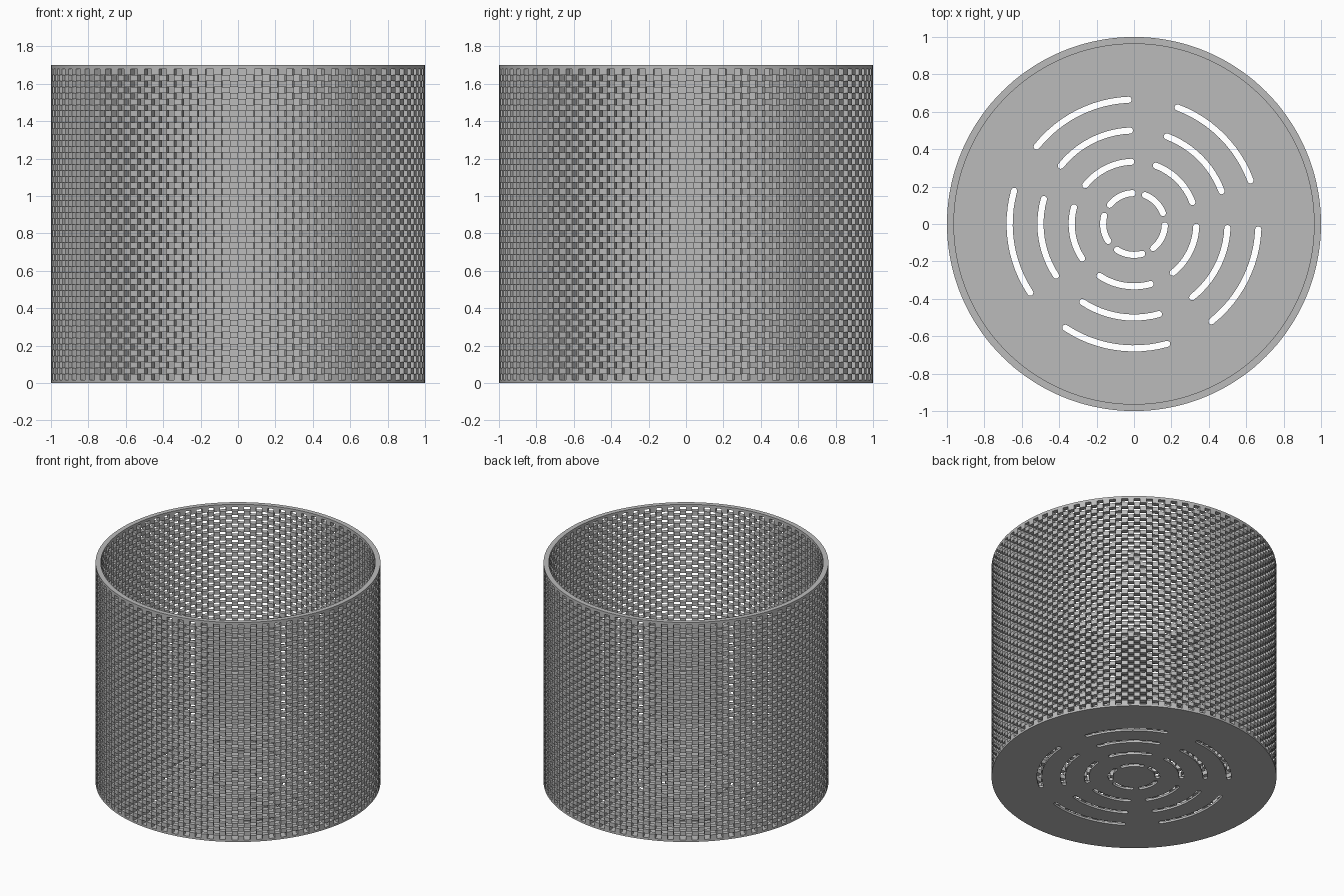
import bpy, bmesh
from math import sin, cos, pi, radians

cube = bpy.data.objects.get("Cube")
if cube:
    bpy.data.objects.remove(cube, do_unlink=True)

HEIGHT, OUTER, INNER = 1.70, 1.0, 0.963
FLOOR, RIM = 0.016, 0.02
ROWS, COLUMNS = 52, 144

grey = bpy.data.materials.new("grey plastic")
grey.use_nodes = True
grey.diffuse_color = (0.5, 0.5, 0.5, 1)
grey.node_tree.nodes["Principled BSDF"].inputs["Base Color"].default_value = (0.5, 0.5, 0.5, 1)


def polar(r, a):
    return (r * cos(a), r * sin(a))


def circle(r):
    return [polar(r, 2 * pi * i / COLUMNS) for i in range(COLUMNS)]


def slot(r, mid, half, w):
    """Outline of a curved slot with round ends."""
    steps = [i / 12 for i in range(13)]
    a0, a1 = mid - half, mid + half
    pts = [polar(r + w, a0 + (a1 - a0) * t) for t in steps]
    for end, start, back in ((a1, a1, False), (a0, a0 + pi, True)):
        cx, cy = polar(r, end)
        for i in range(1, 6):
            dx, dy = polar(w, start + pi * i / 6)
            pts.append((cx + dx, cy + dy))
        if not back:
            pts += [polar(r - w, a1 + (a0 - a1) * t) for t in steps]
    return pts


def plate(name, outlines, z0, z1):
    """Flat plate from closed outlines; inner outlines become holes."""
    curve = bpy.data.curves.new(name, "CURVE")
    curve.dimensions = "2D"
    curve.fill_mode = "BOTH"
    curve.extrude = (z1 - z0) / 2
    for pts in outlines:
        spline = curve.splines.new("POLY")
        spline.points.add(len(pts) - 1)
        for p, (x, y) in zip(spline.points, pts):
            p.co = (x, y, 0, 1)
        spline.use_cyclic_u = True
    curve.materials.append(grey)
    obj = bpy.data.objects.new(name, curve)
    obj.location.z = (z0 + z1) / 2
    bpy.context.collection.objects.link(obj)
    bpy.ops.object.select_all(action="DESELECT")
    obj.select_set(True)
    bpy.context.view_layer.objects.active = obj
    bpy.ops.object.convert(target="MESH")


# Floor with four rings of five drain slots
slots = [slot(r, radians(117 - 72 * k), radians(24.5), 0.0165)
         for r in (0.165, 0.333, 0.5, 0.665) for k in range(5)]
plate("floor", [circle(OUTER)] + slots, 0, FLOOR)

# Top rim
plate("rim", [circle(OUTER), circle(INNER)], HEIGHT - RIM, HEIGHT)

# Perforated wall: staggered blocks with open gaps between them
bm = bmesh.new()
row_height = (HEIGHT - FLOOR - RIM) / ROWS
step = 2 * pi / COLUMNS
for row in range(ROWS):
    z0 = FLOOR + row * row_height
    for col in range(row % 2, COLUMNS, 2):
        a0, a1 = col * step, (col + 1) * step
        corners = [polar(INNER, a0), polar(OUTER, a0), polar(OUTER, a1), polar(INNER, a1)]
        low = [bm.verts.new((x, y, z0)) for x, y in corners]
        high = [bm.verts.new((x, y, z0 + row_height)) for x, y in corners]
        bm.faces.new(low[::-1])
        bm.faces.new(high)
        for i in range(4):
            j = (i + 1) % 4
            bm.faces.new((low[i], low[j], high[j], high[i]))
mesh = bpy.data.meshes.new("perforated_wall")
bm.to_mesh(mesh)
bm.free()
mesh.materials.append(grey)
bpy.context.collection.objects.link(bpy.data.objects.new("perforated_wall", mesh))
